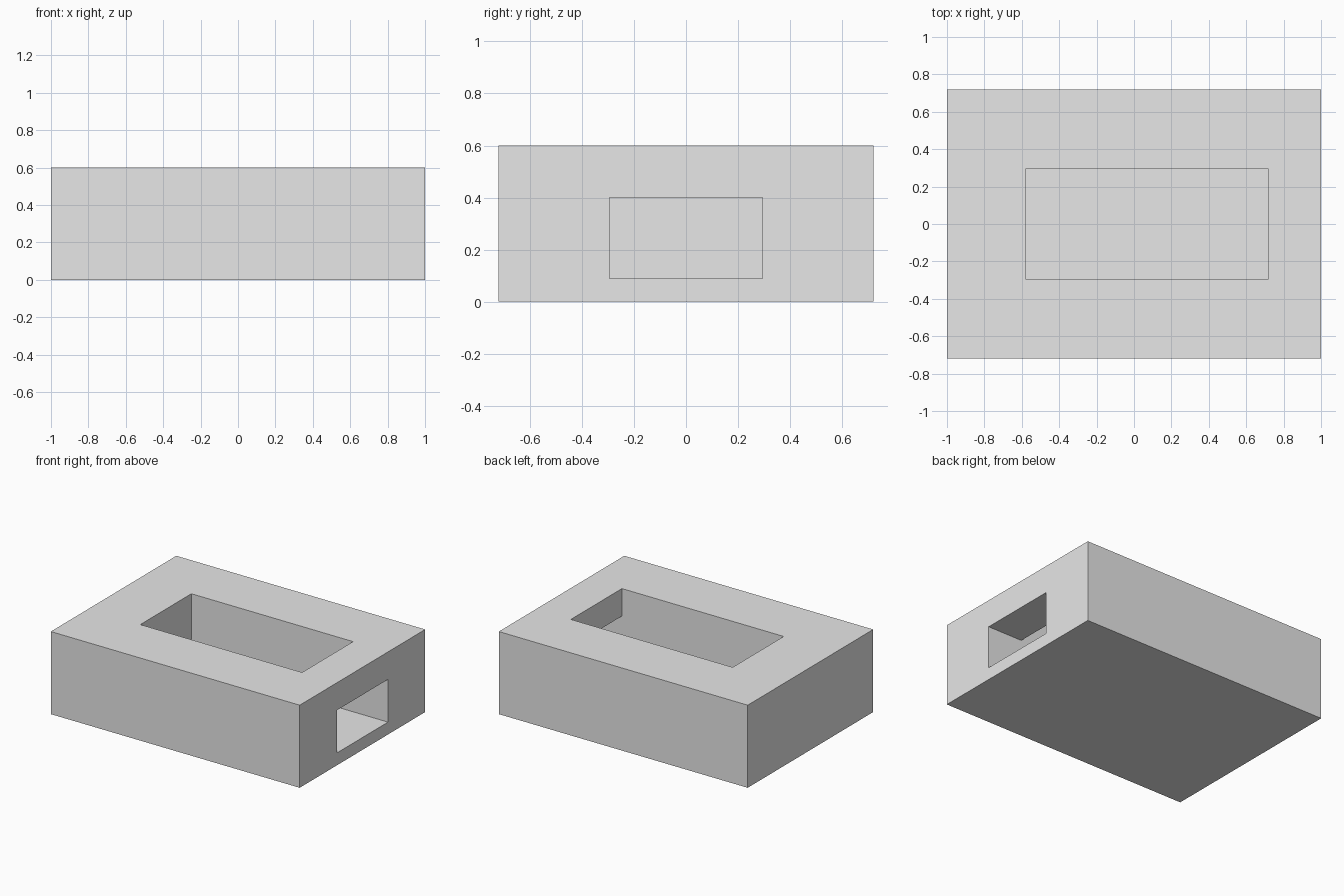
import bpy
import bmesh

cube = bpy.data.objects.get("Cube")
if cube:
    bpy.data.objects.remove(cube, do_unlink=True)

# Single plain grey
grey = bpy.data.materials.new("light_grey")
grey.use_nodes = True
grey.diffuse_color = (0.8, 0.8, 0.8, 1)
grey.node_tree.nodes["Principled BSDF"].inputs["Base Color"].default_value = (0.8, 0.8, 0.8, 1)


def extrude_profile(name, profile, half_width):
    """Solid made from an x-z outline, extruded evenly along y."""
    bm = bmesh.new()
    face = bm.faces.new([bm.verts.new((x, -half_width, z)) for x, z in profile])
    side = bmesh.ops.extrude_face_region(bm, geom=[face])
    verts = [g for g in side["geom"] if isinstance(g, bmesh.types.BMVert)]
    bmesh.ops.translate(bm, verts=verts, vec=(0, 2 * half_width, 0))
    bmesh.ops.recalc_face_normals(bm, faces=bm.faces)
    mesh = bpy.data.meshes.new(name)
    bm.to_mesh(mesh)
    bm.free()
    mesh.materials.append(grey)
    obj = bpy.data.objects.new(name, mesh)
    bpy.context.collection.objects.link(obj)
    return obj


# Outer block
block = extrude_profile("hollow_block", [(-1, 0), (1, 0), (1, 0.6), (-1, 0.6)], 0.72)

# Top pocket joined to the side opening, as one L-shaped cut
floor, lintel, pocket_back, pocket_front = 0.09, 0.4, -0.58, 0.72
cutter = extrude_profile("pocket_cutter", [
    (pocket_back, floor), (1.2, floor), (1.2, lintel),
    (pocket_front, lintel), (pocket_front, 0.8), (pocket_back, 0.8)], 0.293)
cutter.hide_render = True

cut = block.modifiers.new("pocket", 'BOOLEAN')
cut.operation = 'DIFFERENCE'
cut.solver = 'EXACT'
cut.object = cutter

# Apply the cut and drop the helper
bpy.context.view_layer.objects.active = block
bpy.ops.object.modifier_apply(modifier=cut.name)
bpy.data.objects.remove(cutter, do_unlink=True)
